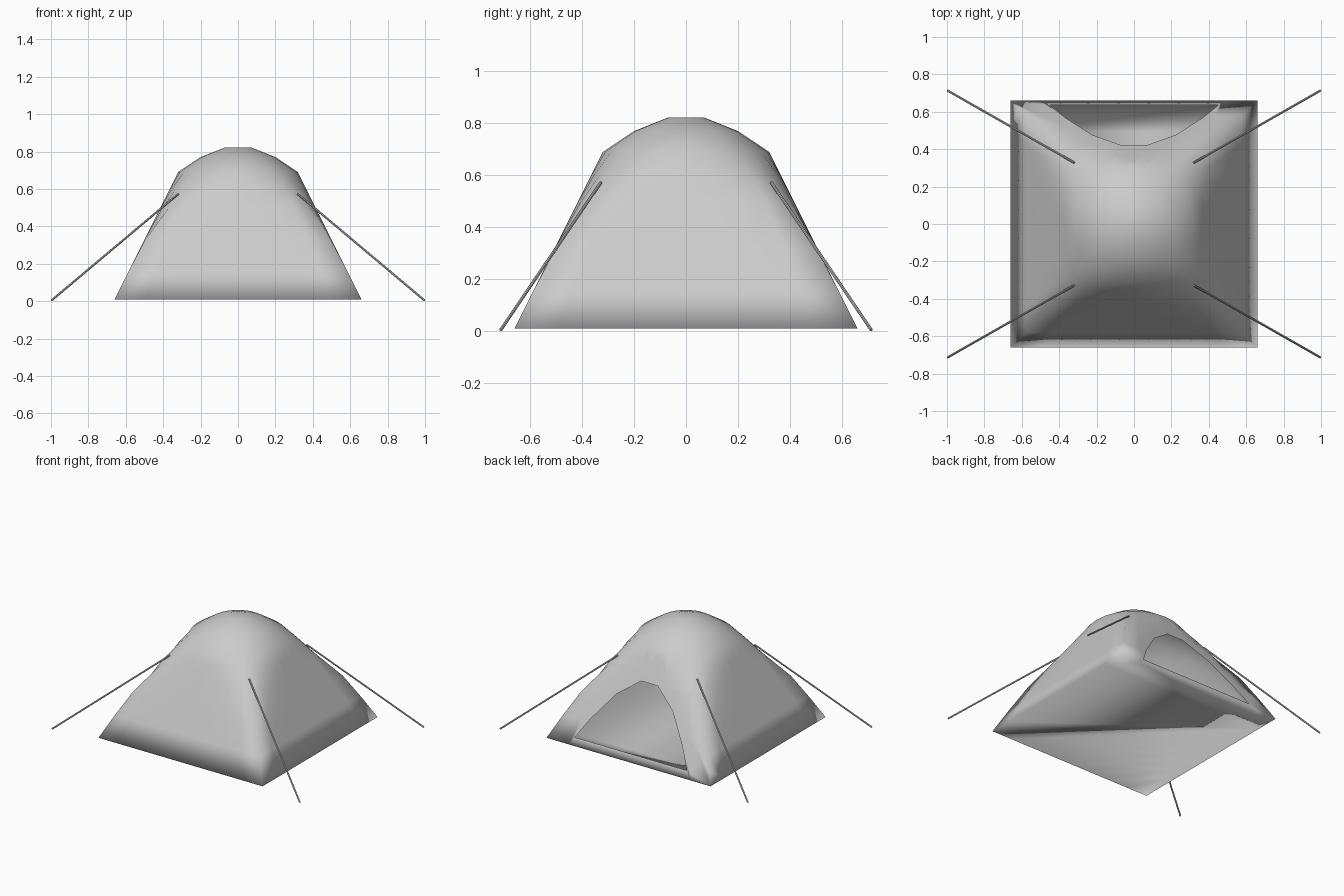
import bpy, bmesh, math
from mathutils import Vector

if "Cube" in bpy.data.objects:
    bpy.data.objects.remove(bpy.data.objects["Cube"])

# Rings of the tent skin: height, mid-wall half width, corner half width
RINGS = [(0.01, 0.66, 0.66), (0.17, 0.58, 0.58), (0.33, 0.50, 0.495),
         (0.50, 0.415, 0.37), (0.60, 0.365, 0.297), (0.69, 0.32, 0.228),
         (0.77, 0.20, 0.142), (0.822, 0.07, 0.05)]
SEG = 8  # segments per side


def ring_points(z, mid, corner):
    """Cross-section blending from a square (low) to a circle (high)."""
    p = math.log(2) / math.log(mid / corner) if mid > corner * 1.012 else 60
    pts = []
    for side in range(4):
        for i in range(SEG):
            a = math.atan(-1 + 2 * i / SEG)
            r = mid / (abs(math.cos(a)) ** p + abs(math.sin(a)) ** p) ** (1 / p)
            if i == 0:
                r = corner * math.sqrt(2)
            b = a + side * math.pi / 2
            pts.append((r * math.cos(b), r * math.sin(b), z))
    return pts


# Tent skin with floor
bm = bmesh.new()
rings = [[bm.verts.new(p) for p in ring_points(*r)] for r in RINGS]
n = 4 * SEG
for lo, hi in zip(rings, rings[1:]):
    for i in range(n):
        j = (i + 1) % n
        bm.faces.new((lo[i], lo[j], hi[j], hi[i]))
bm.faces.new(rings[-1])
bm.faces.new(rings[0][::-1])

# Doorway: cut a convex outline (x, z) through the back wall only
half = [(0.45, 0.06), (0.37, 0.19), (0.225, 0.375), (0.065, 0.49)]
outline = half + [(-x, z) for x, z in reversed(half)]
bm.normal_update()
inside = [f for f in bm.faces if f.normal.y > 0.3 and f.calc_center_median().y > 0.2]
for (x0, z0), (x1, z1) in zip(outline, outline[1:] + outline[:1]):
    out = Vector((z1 - z0, 0, x0 - x1)).normalized()
    co = Vector((x0, 0, z0))
    geom = set(inside)
    for f in inside:
        geom.update(f.verts)
        geom.update(f.edges)
    res = bmesh.ops.bisect_plane(bm, geom=list(geom), dist=1e-5, plane_co=co, plane_no=out)
    faces = {g for g in res["geom"] if isinstance(g, bmesh.types.BMFace)}
    faces |= {f for f in inside if f.is_valid}
    inside = [f for f in faces if (f.calc_center_median() - co).dot(out) < 0]
bmesh.ops.delete(bm, geom=inside, context='FACES')

mesh = bpy.data.meshes.new("tent_skin")
bm.to_mesh(mesh)
bm.free()
mesh.shade_smooth()
bpy.context.collection.objects.link(bpy.data.objects.new("tent_skin", mesh))

# Guy ropes, one from each corner ridge to the ground
for sx in (-1, 1):
    for sy in (-1, 1):
        a = Vector((sx * 0.32, sy * 0.328, 0.573))
        b = Vector((sx * 0.996, sy * 0.713, 0.005))
        d = b - a
        bpy.ops.mesh.primitive_cylinder_add(vertices=8, radius=0.006, depth=d.length,
                                            location=(a + b) / 2,
                                            rotation=d.to_track_quat('Z', 'Y').to_euler())
        rope = bpy.context.object
        rope.name = f"guy_rope_{'back' if sy > 0 else 'front'}_{'right' if sx > 0 else 'left'}"
        bpy.ops.object.shade_smooth_by_angle()
